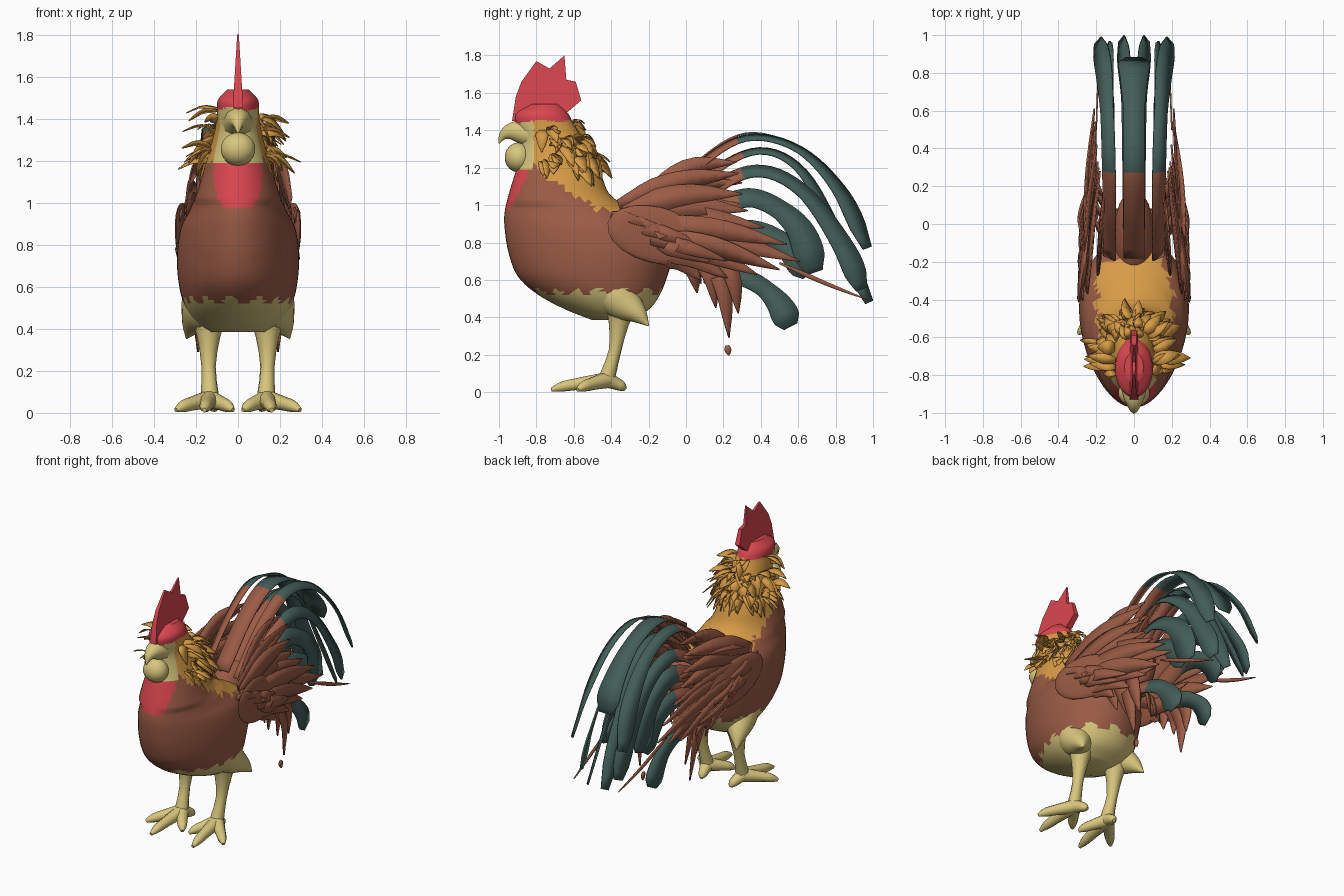
import bpy, bmesh, math, random
from mathutils import Vector, Matrix

random.seed(4)
if "Cube" in bpy.data.objects:
    bpy.data.objects.remove(bpy.data.objects["Cube"])


def material(name, rgb):
    m = bpy.data.materials.new(name)
    m.use_nodes = True
    m.diffuse_color = (*rgb, 1)
    m.node_tree.nodes["Principled BSDF"].inputs["Base Color"].default_value = (*rgb, 1)
    return m


MATS = [material("chestnut brown", (.33, .107, .061)),
        material("golden hackle", (.68, .33, .061)),
        material("dark teal", (.056, .112, .098)),
        material("comb red", (.7, .062, .078)),
        material("pale straw", (.69, .57, .205))]
BROWN, GOLD, TEAL, RED, STRAW = range(5)


def finish(name, bm, colour, thickness=0, angle=40):
    """Turn a bmesh into an object; colour is an index or a rule on face centres."""
    if not thickness:
        bmesh.ops.recalc_face_normals(bm, faces=bm.faces)
    for f in bm.faces:
        f.material_index = colour(f.calc_center_median()) if callable(colour) else colour
    me = bpy.data.meshes.new(name)
    bm.to_mesh(me)
    bm.free()
    for m in MATS:
        me.materials.append(m)
    ob = bpy.data.objects.new(name, me)
    bpy.context.collection.objects.link(ob)
    if thickness:
        s = ob.modifiers.new("thickness", 'SOLIDIFY')
        s.thickness, s.offset = thickness, 0
    bpy.ops.object.select_all(action='DESELECT')
    ob.select_set(True)
    bpy.context.view_layer.objects.active = ob
    bpy.ops.object.shade_smooth_by_angle(angle=math.radians(angle))


def spline(pts, n):
    """Catmull-Rom samples through points of any dimension."""
    p = [Vector(q) for q in pts]
    p = [2 * p[0] - p[1]] + p + [2 * p[-1] - p[-2]]
    out = []
    for i in range(n + 1):
        u = i / n * (len(p) - 3)
        k = min(int(u), len(p) - 4)
        t = u - k
        a, b, c, d = p[k:k + 4]
        out.append(.5 * (2 * b + (c - a) * t + (2 * a - 5 * b + 4 * c - d) * t * t
                         + (3 * b - a - 3 * c + d) * t ** 3))
    return out


def skin(bm, rings):
    """Bridge rings of points and cap both ends."""
    rows = [[bm.verts.new(v) for v in r] for r in rings]
    n = len(rows[0])
    for a, b in zip(rows, rows[1:]):
        for j in range(n):
            bm.faces.new((a[j], a[(j + 1) % n], b[(j + 1) % n], b[j]))
    bm.faces.new(rows[0][::-1])
    bm.faces.new(rows[-1])


def tube(bm, pts, n=8, sides=10):
    """Tapered round limb; each point is x, y, z, radius."""
    s = spline([Vector(p) for p in pts], n)
    rings = []
    for i, p in enumerate(s):
        d = (s[min(i + 1, n)] - s[max(i - 1, 0)]).to_3d()
        q = d.to_track_quat('Z', 'Y')
        r = max(p[3], .003)
        rings.append([p.to_3d() + q @ Vector((r * math.cos(a), r * math.sin(a), 0))
                      for a in (2 * math.pi * j / sides for j in range(sides))])
    skin(bm, rings)


def leaf(t):
    return min(1, .45 + 2 * t) * (1 - t ** 3)


def sickle(t):
    """Even ribbon that swells into a club near the tip."""
    swell = 1 + .5 * max(0, min(1, (t - .6) / .25))
    return swell * (1 if t < .92 else 1 - 6 * (t - .92))


def feather(bm, pts, width, normal, shape=leaf, n=10):
    """Flat feather along a path, lying square to the normal."""
    s = spline(pts, n)
    rows = []
    for i, p in enumerate(s):
        d = s[min(i + 1, n)] - s[max(i - 1, 0)]
        side = d.cross(Vector(normal)).normalized() * width * .5 * max(shape(i / n), .05)
        rows.append([bm.verts.new(p + side), bm.verts.new(p - side)])
    for (a, b), (c, d) in zip(rows, rows[1:]):
        bm.faces.new((a, b, d, c))


# Body and neck, lofted upward: height, front, back, half width
BODY = [(.385, -.5, -.3, .13), (.44, -.64, -.2, .205), (.52, -.79, -.14, .255),
        (.62, -.9, -.1, .28), (.75, -.95, -.07, .288), (.88, -.97, -.12, .27),
        (.96, -.97, -.26, .23), (1.05, -.95, -.4, .195), (1.15, -.92, -.45, .165),
        (1.25, -.89, -.5, .135), (1.35, -.88, -.55, .11), (1.43, -.91, -.6, .1),
        (1.49, -.91, -.63, .095), (1.54, -.83, -.68, .05)]


def body_point(ring, a):
    """Egg-shaped section, a little fuller toward the back below the neck."""
    z, f, b, w = ring
    egg = .14 if z < 1 else 0
    return Vector((w * math.sin(a) * (1 - egg * math.cos(a)),
                   (f + b) / 2 - (b - f) / 2 * math.cos(a), z))


def body_colour(c):
    x, y, z = c
    zig = .02 * math.sin(14 * math.atan2(x, y + .5))
    if z > 1.445 + .4 * zig:
        return RED
    if z < .535 + zig:
        return STRAW
    if z > 1.19 and y < -.815:
        return STRAW
    if .98 < z < 1.2 and y < -.83 - .5 * (1.2 - z):
        return RED
    if z > max(.9, 1.06 - .8 * (y + .62)) + zig and abs(x) < .2 + zig:
        return GOLD
    return BROWN


bm = bmesh.new()
skin(bm, [[body_point(r, 2 * math.pi * j / 48) for j in range(48)] for r in spline(BODY, 65)])
bmesh.ops.triangulate(bm, faces=bm.faces)
finish("body", bm, body_colour)

# Tail root joining the body to the tail feathers
bm = bmesh.new()
bmesh.ops.create_uvsphere(bm, u_segments=16, v_segments=10, radius=1,
                          matrix=Matrix.Translation((0, -.08, .84)) @ Matrix.Rotation(.35, 4, 'X')
                          @ Matrix.Diagonal((.11, .28, .15, 1)))
finish("tail_root", bm, BROWN)

# Comb: a thin blade narrowing upward
COMB = [(-.93, 1.45), (-.91, 1.58), (-.88, 1.66), (-.8, 1.77), (-.73, 1.73), (-.65, 1.8),
        (-.64, 1.67), (-.59, 1.66), (-.56, 1.56), (-.63, 1.5), (-.7, 1.46)]
bm = bmesh.new()
skin(bm, [[(s * (.004 + .06 * (1.8 - z)), y, z) for y, z in COMB] for s in (-1, 1)])
bmesh.ops.triangulate(bm, faces=bm.faces)
finish("comb", bm, RED)

# Beak and wattle
bm = bmesh.new()
tube(bm, [(0, -.82, 1.38, .08), (0, -.92, 1.395, .055), (0, -.975, 1.375, .028), (0, -1, 1.33, .003)])
finish("beak", bm, STRAW)
bm = bmesh.new()
bmesh.ops.create_uvsphere(bm, u_segments=14, v_segments=9, radius=1,
                          matrix=Matrix.Translation((0, -.895, 1.255)) @ Matrix.Diagonal((.085, .075, .08, 1)))
finish("wattle", bm, STRAW)

# Ruff of loose neck feathers, longest at the sides
bm = bmesh.new()
for i in range(100):
    a = math.radians(random.choice((1, -1)) * random.uniform(72, 175))
    ring = min(BODY, key=lambda r, z=random.uniform(1.2, 1.42): abs(r[0] - z))
    p = body_point(ring, a) + Vector((0, 0, random.uniform(-.05, .02)))
    out = Vector((math.sin(a), -.45 * math.cos(a) + .1, 0))
    l = random.uniform(.05, .17)
    tip = p + out * l + Vector((0, random.uniform(-.03, .04), random.uniform(-.13, 0)))
    normal = Vector((random.uniform(-.8, .8), random.uniform(-.8, .8), 1)) + out * .8
    feather(bm, [p, (p + tip) / 2 + Vector((0, 0, .02)), tip], random.uniform(.05, .085), normal, n=5)
finish("neck_ruff", bm, GOLD, .005)

for s, label in ((1, "left"), (-1, "right")):
    # Wing: a thin shoulder shell with fanned flight feathers
    bm = bmesh.new()
    bmesh.ops.create_uvsphere(bm, u_segments=16, v_segments=10, radius=1,
                              matrix=Matrix.Translation((s * .255, -.16, .84)) @ Matrix.Rotation(s * .15, 4, 'Z')
                              @ Matrix.Rotation(-.25, 4, 'X') @ Matrix.Diagonal((.025, .27, .15, 1)))
    finish(label + "_wing_shoulder", bm, BROWN)
    bm = bmesh.new()
    tips = [(.28, 1.17), (.3, 1.06), (.33, .97), (.42, .88), (.54, .79), (.61, .7),
            (.5, .655), (.38, .63), (.22, .61), (.08, .6)]
    for i, (y, z) in enumerate(tips):
        root = Vector((s * .25, -.36 + .025 * i, 1 - .03 * i))
        tip = Vector((s * (.18 + .006 * i), y, z))
        mid = (root + tip) / 2 + Vector((s * random.uniform(-.01, .02), 0, .04))
        feather(bm, [root, mid, tip], .13, (1, 0, random.uniform(-.3, .3)))
    # Inner layer beside the tail
    for y, z in ((.27, 1.23), (.3, 1.12), (.32, 1), (.38, .84), (.36, .72)):
        feather(bm, [(s * .19, -.26, .8 + .15 * z), (s * .17, 0, .15 + .85 * z), (s * .14, y, z)],
                .11, (1, 0, random.uniform(-.3, .3)))
    # Shoulder coverts
    for i in range(9):
        y, z = -.4 + .04 * i, .97 - .025 * i + random.uniform(-.04, .04)
        feather(bm, [(s * .27, y, z), (s * .285, y + .12, z - .04), (s * .235, y + .3, z - .1)],
                .08, (1, 0, random.uniform(-.3, .3)))
    # Drooping saddle plumes
    for y, z in ((.23, .29), (.28, .42), (.16, .45), (.06, .53)):
        feather(bm, [(s * .17, y - .12, .78), (s * .21, y - .03, (z + .8) / 2), (s * .19, y, z)],
                .1, (1, .2, 0))
    # Rump plumes hanging behind the body
    for x, y in ((.04, .1), (.1, .08), (.16, .04)):
        feather(bm, [(s * x, -.1, .85), (s * x, y - .03, .74), (s * x * 1.1, y, .58)], .07, (.3 * s, 1, .3))
    feather(bm, [(s * .2, .5, .69), (s * .19, .75, .58), (s * .17, .98, .49)], .025, (1, 0, 0))
    finish(label + "_wing_feathers", bm, BROWN, .008)

    # Thigh tuft, brown where it meets the flank
    bm = bmesh.new()
    tube(bm, [(s * .135, -.42, .58, .12), (s * .17, -.345, .49, .105), (s * .215, -.26, .42, .055),
              (s * .245, -.2, .355, .004)], n=16, sides=16)
    finish(label + "_thigh", bm, lambda c: STRAW if c.z < .57 + .02 * math.sin(50 * c.y) else BROWN)

    # Leg with three front toes and one back toe
    bm = bmesh.new()
    tube(bm, [(s * .14, -.35, .45, .085), (s * .14, -.36, .36, .055), (s * .14, -.38, .22, .034),
              (s * .135, -.415, .1, .042), (s * .135, -.43, .048, .045)])
    for x, y in ((.025, -.57), (.16, -.72), (.295, -.58), (.11, -.325)):
        tube(bm, [(s * .135, -.42, .065, .045), (s * (x + .135) / 2, (y - .42) / 2, .045, .034),
                  (s * (.8 * x + .027), .8 * y - .084, .03, .028), (s * x, y, .013, .011)])
    finish(label + "_leg", bm, STRAW)

# Loose drop-shaped plume below the left side
bm = bmesh.new()
feather(bm, [(.17, .22, .25), (.17, .225, .22), (.17, .23, .195)], .04, (1, 0, 0), n=5)
finish("loose_plume", bm, BROWN, .008)

# Tail sickles: each path is y, z; then x at root and tip, width, tilt
ARCH = [(-.18, .98), (.08, 1.25), (.33, 1.385), (.6, 1.31), (.8, 1.12), (.88, .95)]
OUTER = [(-.18, .95), (.08, 1.22), (.33, 1.36), (.6, 1.3), (.82, 1.08), (.97, .77)]
SECOND = [(-.1, .92), (.15, 1.18), (.4, 1.29), (.62, 1.18), (.8, .85), (.98, .48)]
THIRD = [(-.1, .88), (.2, 1.12), (.42, 1.18), (.64, 1.06), (.84, .78), (.94, .55)]
FOURTH = [(-.05, .85), (.25, 1.02), (.42, 1.02), (.6, .88), (.69, .64)]
FIFTH = [(0, .75), (.25, .86), (.42, .85), (.56, .76), (.66, .63)]
LOWEST = [(0, .68), (.22, .64), (.38, .58), (.49, .48), (.56, .35)]
SICKLES = [(ARCH, 0, 0, .11, 0)]
for s in (1, -1):
    SICKLES += [(OUTER, s * .13, s * .19, .075, s * .4), (SECOND, s * .03, s * .065, .065, s * .5),
                (THIRD, s * .135, s * .14, .085, s * .8), (FOURTH, s * .13, s * .13, .11, s * 1.1),
                (FIFTH, s * .135, s * .135, .11, s * 1.2), (LOWEST, s * .13, s * .13, .1, s * 1.2)]
bm = bmesh.new()
for path, x0, x1, width, tilt in SICKLES:
    k = len(path) - 1
    pts = [(x0 + (x1 - x0) * (i / k) ** 3, y, z) for i, (y, z) in enumerate(path)]
    feather(bm, pts, width, (math.sin(tilt), 0, math.cos(tilt)), sickle, 28)
bmesh.ops.triangulate(bm, faces=bm.faces)
finish("tail_sickles", bm, lambda c: TEAL if c.y > .29 else BROWN, .01)
